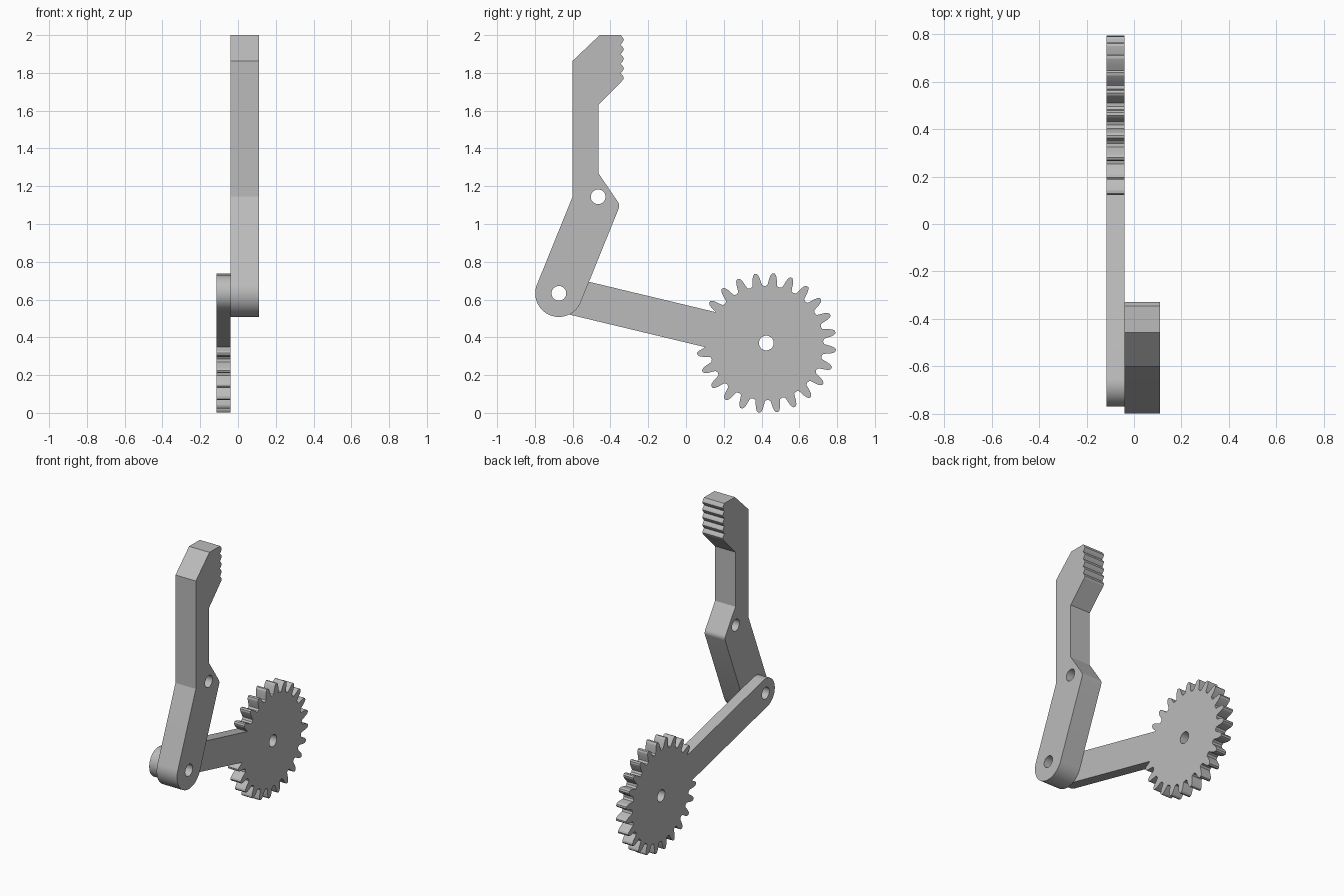
import bpy
from math import sin, cos, radians, sqrt, atan2, degrees
from mathutils import Matrix, Vector

cube = bpy.data.objects.get("Cube")
if cube:
    bpy.data.objects.remove(cube, do_unlink=True)

grey = bpy.data.materials.new("plain_grey")
grey.use_nodes = True
colour = (0.5, 0.5, 0.5, 1)
grey.diffuse_color = colour
grey.node_tree.nodes["Principled BSDF"].inputs["Base Color"].default_value = colour

# Local plate axes (x, y, z) become world (y, z, x)
STAND = Matrix(((0, 0, 1, 0), (1, 0, 0, 0), (0, 1, 0, 0), (0, 0, 0, 1)))


def arc(centre, radius, start, end, steps):
    """Points on an arc, angles in degrees."""
    angles = [radians(start + (end - start) * i / steps) for i in range(steps + 1)]
    return [(centre[0] + radius * cos(a), centre[1] + radius * sin(a)) for a in angles]


def fillet(before, corner, after, size):
    """Small rounded corner."""
    b, c, a = Vector(before), Vector(corner), Vector(after)
    p, q = c + (b - c).normalized() * size, c + (a - c).normalized() * size
    return [tuple(p * (1 - t) ** 2 + c * 2 * t * (1 - t) + q * t * t)
            for t in (i / 4 for i in range(5))]


def plate(name, outline, holes, x_min, x_max):
    """Flat plate cut from an outline in the y-z plane with round pin holes."""
    curve = bpy.data.curves.new(name, "CURVE")
    curve.dimensions = "2D"
    curve.fill_mode = "BOTH"
    curve.extrude = (x_max - x_min) / 2
    for loop in [outline] + [arc(h, 0.039, 0, 350, 35) for h in holes]:
        spline = curve.splines.new("POLY")
        spline.points.add(len(loop) - 1)
        for point, (u, v) in zip(spline.points, loop):
            point.co = (u, v, 0, 1)
        spline.use_cyclic_u = True
    temp = bpy.data.objects.new(name + "_outline", curve)
    bpy.context.collection.objects.link(temp)
    bpy.context.view_layer.update()
    graph = bpy.context.evaluated_depsgraph_get()
    mesh = bpy.data.meshes.new_from_object(temp.evaluated_get(graph))
    bpy.data.objects.remove(temp, do_unlink=True)
    mesh.transform(Matrix.Translation(((x_min + x_max) / 2, 0, 0)) @ STAND)
    mesh.materials.clear()
    mesh.materials.append(grey)
    obj = bpy.data.objects.new(name, mesh)
    bpy.context.collection.objects.link(obj)
    bpy.ops.object.select_all(action="DESELECT")
    obj.select_set(True)
    bpy.context.view_layer.objects.active = obj
    # Weld rims so the normals are consistent
    bpy.ops.object.mode_set(mode="EDIT")
    bpy.ops.mesh.select_all(action="SELECT")
    bpy.ops.mesh.remove_doubles(threshold=0.0002)
    bpy.ops.mesh.normals_make_consistent(inside=False)
    bpy.ops.object.mode_set(mode="OBJECT")
    bpy.ops.object.shade_smooth_by_angle(angle=radians(20))
    return obj


pivot = (-0.673, 0.633)
hub = (0.425, 0.37)
knuckle = (-0.465, 1.144)

# Gear with crank arm: teeth all round except where the arm joins
tooth = [(-4.9, 0.306), (-4.0, 0.325), (-3.2, 0.345), (-2.2, 0.361), (-0.9, 0.37)]
tooth += [(-a, r) for a, r in reversed(tooth)]
teeth = []
for i in range(22):
    middle = 189 + 15 * i
    for k, (a, r) in enumerate(tooth):
        if i == 0 and k < 2:
            continue
        t = radians(middle + a)
        teeth.append((hub[0] + r * cos(t), hub[1] + r * sin(t)))
    if i < 21:
        t = radians(middle + 7.5)
        teeth.append((hub[0] + 0.301 * cos(t), hub[1] + 0.301 * sin(t)))

half = 0.0965
along = Vector((pivot[0] - hub[0], pivot[1] - hub[1])).normalized()
side = Vector((along.y, -along.x)) * half
heading = degrees(atan2(along.y, along.x))
join_top = Vector(hub) + along * sqrt(0.306 ** 2 - half ** 2) + side
join_low = Vector(hub) + along * sqrt(0.325 ** 2 - half ** 2) - side
arm_end = arc(pivot, half, heading - 90, heading + 90, 24)
plate("gear_arm", teeth + [tuple(join_top)] + arm_end + [tuple(join_low)],
      [pivot, hub], -0.115, -0.04)

# Finger: rounded pivot end, bent shank and ridged grip tip
heel = arc(pivot, 0.125, 158, 338, 32)
elbow = fillet(heel[-1], (-0.349, 1.1), (-0.463, 1.268), 0.02)
ridges = []
for i in range(5):
    z = 1.773 + 0.0505 * i
    ridges += [(-0.334, z - 0.011), (-0.329, z), (-0.334, z + 0.011)]
    if i < 4:
        ridges.append((-0.346, z + 0.025))
finger = (heel + elbow + [(-0.463, 1.268), (-0.463, 1.631)] + ridges
          + [(-0.345, 2.0), (-0.457, 2.0), (-0.6, 1.864), (-0.6, 1.146)])
plate("grip_finger", finger, [pivot, knuckle], -0.04, 0.11)
